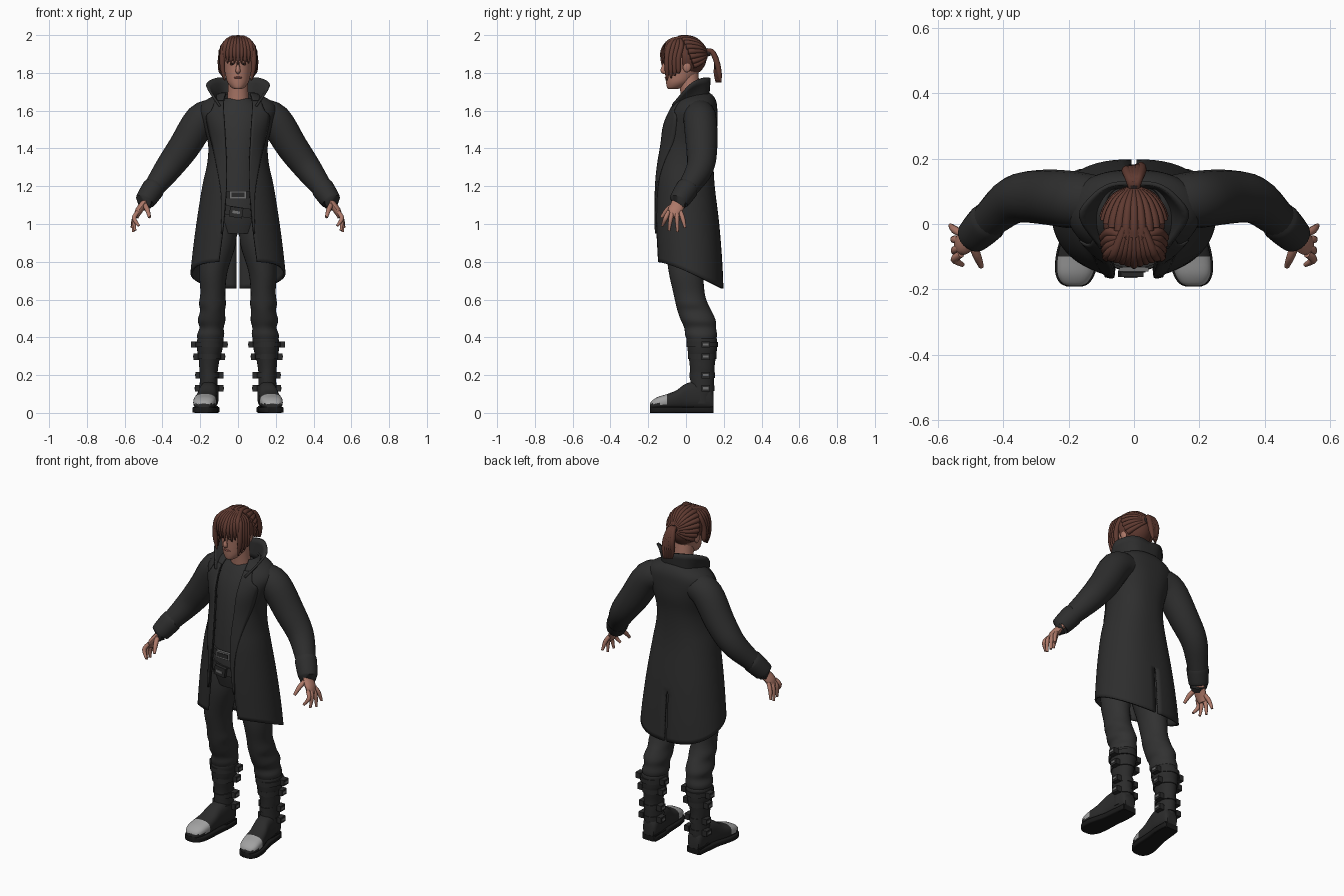
import bpy, bmesh, math
from mathutils import Vector, Matrix

if "Cube" in bpy.data.objects:
    bpy.data.objects.remove(bpy.data.objects["Cube"])


def material(name, r, g, b):
    m = bpy.data.materials.new(name)
    m.use_nodes = True
    m.diffuse_color = (r, g, b, 1)
    bsdf = m.node_tree.nodes["Principled BSDF"]
    bsdf.inputs["Base Color"].default_value = (r, g, b, 1)
    bsdf.inputs["Roughness"].default_value = .8
    return m


COAT = material("coat black", .027, .027, .027)
CLOTH = material("cloth charcoal", .031, .031, .031)
BOOT = material("boot leather", .024, .024, .024)
SOLE = material("sole black", .01, .01, .01)
STEEL = material("toe cap grey", .36, .36, .36)
METAL = material("buckle metal", .16, .16, .16)
HAIR = material("hair brown", .115, .042, .03)
SKIN = material("skin", .42, .19, .14)
LIP = material("lip", .3, .1, .08)
EYE = material("eye dark", .03, .02, .02)
made = []


def finish(name, bm, mat, mirror=False, thick=0):
    bmesh.ops.recalc_face_normals(bm, faces=bm.faces)
    me = bpy.data.meshes.new(name)
    bm.to_mesh(me)
    bm.free()
    me.materials.append(mat)
    ob = bpy.data.objects.new(name, me)
    bpy.context.collection.objects.link(ob)
    if mirror:
        ob.modifiers.new("mirror", "MIRROR")
    if thick:
        s = ob.modifiers.new("thickness", "SOLIDIFY")
        s.thickness, s.offset = thick, 0
    made.append(ob)
    return ob


def smooth(rows, n=4):
    """Catmull-Rom refinement of a list of number tuples."""
    out = []
    for i in range(len(rows) - 1):
        a, b, c, d = (rows[max(0, min(len(rows) - 1, i + k))] for k in (-1, 0, 1, 2))
        for j in range(n):
            t = j / n
            out.append(tuple(q + t / 2 * (r - p + t * (2 * p - 5 * q + 4 * r - s + t * (3 * (q - r) + s - p)))
                             for p, q, r, s in zip(a, b, c, d)))
    return out + [tuple(rows[-1])]


def loft(name, strips, mat, closed=True, **kw):
    """Skin each strip, a list of equal point rows; closed rows get end caps."""
    bm = bmesh.new()
    for rows in strips:
        vs = [[bm.verts.new(p) for p in row] for row in rows]
        n = len(rows[0])
        for a, b in zip(vs, vs[1:]):
            for j in range(n if closed else n - 1):
                k = (j + 1) % n
                bm.faces.new((a[j], a[k], b[k], b[j]))
        if closed:
            bm.faces.new(vs[0])
            bm.faces.new(vs[-1])
    return finish(name, bm, mat, **kw)


def column(name, rows, mat, tilt=0, n=4, seg=28, **kw):
    """Stack of level ellipses given as (z, centre x, centre y, radius x, radius y)."""
    rings = []
    for z, cx, cy, rx, ry in smooth(rows, n):
        ring = [(cx + rx * math.cos(a), cy + ry * math.sin(a)) for a in (i * math.tau / seg for i in range(seg))]
        rings.append([(x, y, z + tilt * x) for x, y in ring])
    return loft(name, [rings], mat, **kw)


def tube(pts, wide=1, hint=(0, 1, 0), seg=10, n=4):
    """Rings along a path of (x, y, z, radius)."""
    pts = smooth(pts, n)
    rings = []
    for i, p in enumerate(pts):
        d = (Vector(pts[min(i + 1, len(pts) - 1)][:3]) - Vector(pts[max(i - 1, 0)][:3])).normalized()
        u = Vector(hint)
        u = (u - d * u.dot(d)).normalized()
        v = d.cross(u)
        rings.append([Vector(p[:3]) + p[3] * (u * wide * math.cos(a) + v * math.sin(a))
                      for a in (k * math.tau / seg for k in range(seg))])
    return rings


def box(name, centre, size, mat, turn=0, **kw):
    bm = bmesh.new()
    m = Matrix.Translation(centre) @ Matrix.Rotation(turn, 4, "Y") @ Matrix.Diagonal((*size, 1))
    bmesh.ops.create_cube(bm, size=1, matrix=m)
    return finish(name, bm, mat, **kw)


def ball(name, centre, size, mat, **kw):
    bm = bmesh.new()
    m = Matrix.Translation(centre) @ Matrix.Diagonal((*size, 1))
    bmesh.ops.create_uvsphere(bm, u_segments=24, v_segments=16, radius=1, matrix=m)
    return finish(name, bm, mat, **kw)


# Coat: (z, half width, front y, back y, half opening)
PROFILE = smooth([(.64, .255, -.148, .193, .115), (.8, .24, -.152, .186, .1), (1, .215, -.158, .17, .075),
                  (1.2, .183, -.155, .146, .06), (1.32, .157, -.145, .14, .06), (1.42, .152, -.13, .145, .065),
                  (1.52, .175, -.115, .16, .07), (1.6, .2, -.08, .16, .075), (1.645, .175, -.05, .155, .075),
                  (1.675, .12, -.02, .14, .07), (1.69, .085, -.01, .12, .065)])
POW = .8


def profile(z):
    for a, b in zip(PROFILE, PROFILE[1:]):
        if z <= b[0]:
            t = (z - a[0]) / (b[0] - a[0])
            return [p + (q - p) * t for p, q in zip(a, b)]
    return PROFILE[-1]


def reach(x, w):
    return math.acos(min(1, x / w) ** (1 / POW))


def coat_point(t, z):
    _, w, f, b, _ = profile(z)
    return (w * max(0, math.cos(t)) ** POW, (f + b) / 2 + (b - f) / 2 * math.sin(t), z)


def coat_row(v, n=32):
    row = []
    for j in range(n + 1):
        s = j / n
        hem = .728 - .07 * math.sin((s - .5) * math.pi)
        z = 1.69 - (1.69 - hem) * v ** 1.4
        _, w, _, _, gap = profile(z)
        t0, t1 = -reach(gap, w), reach(.008 if z < .94 else 0, w)
        row.append(coat_point(t0 + (t1 - t0) * s, z))
    return row


loft("coat_body", [[coat_row(i / 56) for i in range(57)]], COAT, closed=False, mirror=True, thick=.012)

# Lapels lie just proud of the coat front
lapel = []
for z, outer in smooth([(.95, .09), (1.15, .088), (1.35, .12), (1.5, .155), (1.57, .165), (1.6, .14), (1.65, .12)]):
    _, w, _, _, gap = profile(z)
    pts = [coat_point(-reach(gap + (outer - gap) * k / 6, w), z) for k in range(7)]
    lapel.append([(x, y - .01, z) for x, y, z in pts])
loft("lapels", [lapel], COAT, closed=False, mirror=True, thick=.009)

# Standing collar, from the back centre to the front
base = smooth([(0, .115, 1.65), (.07, .105, 1.65), (.105, .05, 1.65), (.1, -.005, 1.64), (.08, -.06, 1.6)])
rim = smooth([(0, .125, 1.765), (.07, .12, 1.775), (.125, .085, 1.77), (.165, .02, 1.735), (.1, -.075, 1.63)])
rows = [[Vector(a).lerp(Vector(b), k / 4) for a, b in zip(base, rim)] for k in range(5)]
loft("collar", [rows], COAT, closed=False, mirror=True, thick=.012)

# Sleeves and cuffs
arm = [(.12, .07, 1.58, .08), (.195, .075, 1.55, .088), (.285, .083, 1.41, .083), (.365, .075, 1.3, .073),
       (.435, .02, 1.205, .058), (.485, -.03, 1.135, .047)]
loft("sleeves", [tube(arm, seg=20)], COAT, mirror=True)
cuff = [(.445, .01, 1.19, .055), (.45, .005, 1.185, .061), (.49, -.035, 1.125, .054), (.492, -.037, 1.12, .045)]
loft("cuffs", [tube(cuff, seg=20)], COAT, mirror=True)

# Hands: flattened palm, four fingers and a thumb
palm = [(.48, -.03, 1.14, .02), (.5, -.042, 1.105, .02), (.525, -.058, 1.07, .02), (.54, -.062, 1.035, .013)]
hand = [tube(palm, wide=1.9, seg=14)]
for k, (x, y, z) in enumerate([(.525, -.125, .99), (.545, -.09, .965), (.555, -.045, .958), (.562, -.005, .98)]):
    by = -.092 + .021 * k
    hand.append(tube([(.53, by, 1.065, .011), (.55, (by + y) / 2, 1.03, .012), (x, y, z, .007)]))
hand.append(tube([(.495, -.06, 1.105, .014), (.48, -.1, 1.075, .013), (.468, -.13, 1.035, .008)], hint=(1, 0, 0)))
loft("hands", hand, SKIN, mirror=True)

# Shirt, trousers and belts
column("shirt", [(1.1, 0, 0, .14, .128), (1.3, 0, 0, .125, .118), (1.45, 0, .015, .13, .115),
                 (1.55, 0, .03, .14, .105), (1.62, 0, .04, .12, .085), (1.665, 0, .04, .07, .06)], CLOTH)
column("trouser_hips", [(.95, 0, 0, .12, .11), (1.05, 0, 0, .15, .135), (1.16, 0, 0, .142, .13)], CLOTH)
column("trouser_legs", [(1.02, .08, 0, .07, .11), (.9, .1, -.005, .09, .105), (.75, .13, 0, .075, .092),
                        (.64, .133, .015, .066, .083), (.58, .135, .03, .071, .085), (.54, .135, .045, .066, .09),
                        (.49, .14, .065, .073, .092), (.45, .14, .075, .064, .084), (.41, .145, .08, .072, .084),
                        (.37, .148, .083, .06, .07)], CLOTH, mirror=True)
column("waist_belt", [(1.135, 0, 0, .147, .137), (1.172, 0, 0, .147, .137)], BOOT, n=1)
box("waist_buckle", (0, -.139, 1.154), (.09, .012, .042), METAL)
box("waist_buckle_plate", (0, -.144, 1.154), (.07, .008, .024), BOOT)
column("hip_belt", [(1.04, 0, 0, .162, .146), (1.09, 0, 0, .158, .144)], BOOT, tilt=-.15, n=1)
box("hip_buckle", (-.01, -.152, 1.062), (.07, .02, .055), BOOT, turn=.15)
box("hip_buckle_pin", (-.01, -.163, 1.062), (.04, .006, .014), METAL, turn=.15)

# Boots: shaft, foot with toe cap, sole
column("boot_shafts", [(.4, .145, .083, .062, .075), (.385, .147, .084, .07, .081), (.33, .15, .086, .066, .077),
                       (.29, .152, .086, .056, .071), (.24, .155, .086, .05, .065), (.2, .155, .086, .047, .064),
                       (.12, .155, .085, .048, .062), (.05, .155, .08, .045, .06)], BOOT, mirror=True)
FOOT = smooth([(.145, .15, .034, .1), (.125, .15, .045, .14), (.06, .153, .05, .165), (0, .16, .05, .155),
               (-.05, .168, .055, .12), (-.1, .175, .06, .1), (-.15, .18, .056, .084), (-.18, .182, .04, .065),
               (-.19, .182, .02, .05)])


def foot_rings(low, power, grow=0, height=None):
    rings = []
    for y, cx, hw, top in FOOT:
        mid, h = ((height or top) + low) / 2, ((height or top) - low) / 2
        ring = []
        for k in range(24):
            c, s = math.cos(k * math.tau / 24), math.sin(k * math.tau / 24)
            ring.append((cx + (hw + grow) * math.copysign(abs(c) ** power, c), y * (1 + grow),
                         mid + h * math.copysign(abs(s) ** power, s)))
        rings.append(ring)
    return rings


foot = loft("boot_feet", [foot_rings(.02, .75)], BOOT, mirror=True)
foot.data.materials.append(STEEL)
for f in foot.data.polygons:
    f.material_index = int(f.center.y < -.105 and f.center.z > .048)
loft("boot_soles", [foot_rings(0, .3, .005, .032)], SOLE, mirror=True)
box("boot_heels", (.15, .09, .018), (.088, .1, .036), SOLE, mirror=True)

# Boot straps with buckles on both sides
for i, (z, rx, ry) in enumerate([(.362, .073, .084), (.298, .061, .075), (.2, .051, .068), (.13, .052, .066)]):
    column(f"boot_strap_{i + 1}", [(z - .014, .152, .086, rx, ry), (z + .014, .152, .086, rx, ry)], BOOT,
           n=1, mirror=True)
    for side, label in ((1, "outer"), (-1, "inner")):
        x = .152 + side * (rx + .008)
        box(f"{label}_buckle_{i + 1}", (x, .105, z), (.03, .045, .034), BOOT, mirror=True)
        box(f"{label}_buckle_pin_{i + 1}", (x + side * .014, .105, z), (.006, .028, .012), METAL, mirror=True)

# Neck, head and face
column("neck", [(1.6, 0, .035, .062, .055), (1.68, 0, .025, .055, .052), (1.8, 0, .01, .052, .055)], SKIN)
column("head", [(1.715, 0, -.07, .02, .025), (1.724, 0, -.058, .036, .043), (1.75, 0, -.04, .056, .066),
                (1.79, 0, -.025, .067, .085), (1.83, 0, -.015, .074, .098), (1.88, 0, -.01, .08, .106),
                (1.93, 0, 0, .076, .098), (1.97, 0, 0, .05, .07), (1.98, 0, 0, .02, .03)], SKIN)
loft("nose", [tube([(0, -.112, 1.86, .007), (0, -.12, 1.83, .01), (0, -.122, 1.81, .013), (0, -.108, 1.8, .008)],
                   hint=(1, 0, 0))], SKIN)
ball("ears", (.077, .005, 1.835), (.012, .022, .032), SKIN, mirror=True)
ball("eyes", (.029, -.106, 1.848), (.013, .006, .005), EYE, mirror=True)
ball("lips", (0, -.104, 1.775), (.022, .009, .006), LIP)
brow = [(.012, -.112, 1.862, .004), (.03, -.11, 1.867, .004), (.05, -.092, 1.862, .003)]
loft("eyebrows", [tube(brow, hint=(0, 0, 1))], HAIR, mirror=True)

# Hair cap, cut away around the face
bm = bmesh.new()
bmesh.ops.create_uvsphere(bm, u_segments=32, v_segments=24, radius=1, matrix=Matrix.Translation((0, 0, 1.885))
                          @ Matrix.Diagonal((.094, .11, .106, 1)))
gone = [f for f in bm.faces if f.calc_center_median().z < 1.795
        or (f.calc_center_median().y < -.02 and f.calc_center_median().z < 1.9)]
bmesh.ops.delete(bm, geom=gone, context="FACES")
finish("hair_cap", bm, HAIR)


def on_skull(p):
    d = Vector((p[0] / .092, p[1] / .108, (p[2] - 1.885) / .103)).normalized()
    return (d.x * .092, d.y * .108, 1.885 + d.z * .103)


# Swept-back strands gathered at the tie
strands = []
tie = Vector((0, .105, 1.9))
for k in range(-8, 9):
    a = k * .26
    start = Vector((.092 * math.sin(a), -.04 + .01 * abs(k), 1.885 + .103 * math.cos(a)))
    strands.append(tube([(*on_skull(start.lerp(tie, t)), .016 - .008 * t) for t in (0, .25, .5, .75, 1)],
                        hint=(.3, .2, 1)))
loft("swept_strands", strands, HAIR)

# Fringe, side locks and ponytail
fringe = []
for k in range(-4, 5):
    x = k * .018
    fringe.append(tube([(x * .4, -.01, 1.986, .012), (x * .8, -.085, 1.965, .015),
                        (x, -.124 + abs(x) * .3, 1.91, .013), (x * 1.03, -.126 + abs(x) * .4, 1.838 + k % 2 * .012, .003)],
                       hint=(1, 0, 0)))
loft("fringe", fringe, HAIR)
locks = []
for k in range(4):
    y = -.1 + .02 * k
    locks.append(tube([(.025, -.04, 1.983, .012), (.072, y + .015, 1.95, .015), (.083 + .003 * k, y, 1.88, .015),
                       (.08 + .004 * k, y, 1.815, .013), (.07 + .007 * k, y, 1.76 + .012 * k, .004)]))
loft("side_locks", locks, HAIR, mirror=True)
tail = []
for k in range(-2, 3):
    tail.append(tube([(0, .095, 1.905, .012), (k * .006, .135, 1.915, .014), (k * .011, .162, 1.86, .016),
                      (k * .011, .168 + .004 * k, 1.8, .014), (k * .009, .172 + .006 * k, 1.75, .004)], hint=(1, 0, 0)))
loft("ponytail", tail, HAIR)
loft("hair_tie", [tube([(0, .108, 1.905, .02), (0, .125, 1.912, .021)], seg=14, n=2)], EYE)

# Smooth shading with crisp edges
bpy.ops.object.select_all(action="DESELECT")
for ob in made:
    ob.select_set(True)
bpy.context.view_layer.objects.active = made[0]
bpy.ops.object.shade_smooth_by_angle(angle=math.radians(45))
